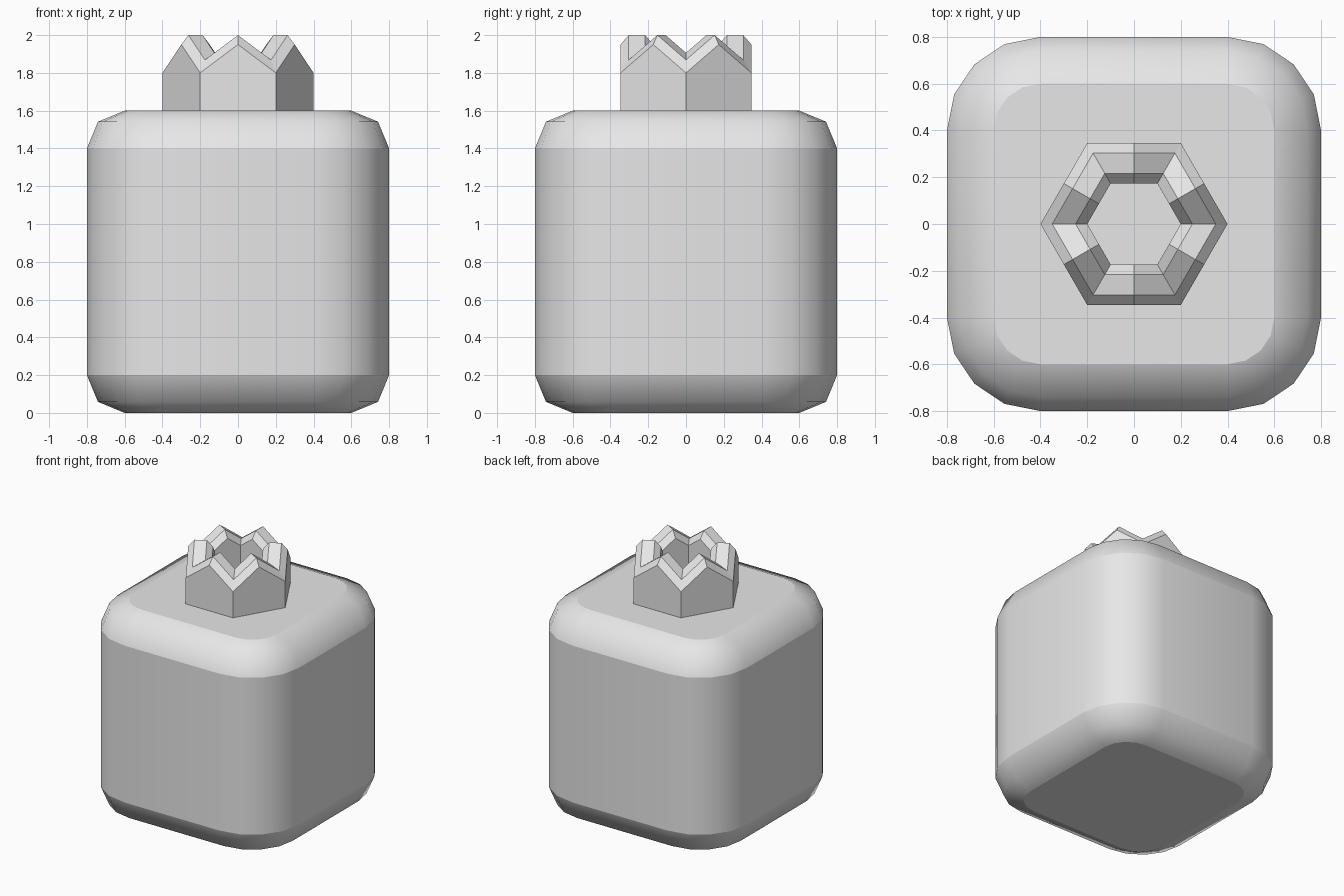
import bpy
import bmesh
from math import cos, sin, pi, radians, sqrt

default_cube = bpy.data.objects.get("Cube")
if default_cube:
    bpy.data.objects.remove(default_cube, do_unlink=True)

# Single grey material
grey = bpy.data.materials.new("light grey")
grey.use_nodes = True
color = (0.8, 0.8, 0.8, 1)
grey.diffuse_color = color
grey.node_tree.nodes["Principled BSDF"].inputs["Base Color"].default_value = color


def loft(name, loops):
    """Skin a stack of closed loops and cap both ends."""
    bm = bmesh.new()
    rings = [[bm.verts.new(p) for p in loop] for loop in loops]
    n = len(rings[0])
    for low, high in zip(rings, rings[1:]):
        for i in range(n):
            j = (i + 1) % n
            bm.faces.new((low[i], low[j], high[j], high[i]))
    bm.faces.new(rings[0][::-1])
    bm.faces.new(rings[-1])
    bmesh.ops.recalc_face_normals(bm, faces=bm.faces)
    mesh = bpy.data.meshes.new(name)
    bm.to_mesh(mesh)
    bm.free()
    mesh.materials.append(grey)
    obj = bpy.data.objects.new(name, mesh)
    bpy.context.collection.objects.link(obj)
    return obj


def rounded_square(radius, z, core=0.4, steps=4):
    """Square outline with its corners rounded around fixed centres."""
    points = []
    for corner in range(4):
        cx = core if corner in (0, 3) else -core
        cy = core if corner < 2 else -core
        for k in range(steps + 1):
            a = (corner + k / steps) * pi / 2
            points.append((cx + radius * cos(a), cy + radius * sin(a), z))
    return points


def zigzag_hexagon(radius, peak, slope):
    """Hexagon that peaks mid-side and dips at the corners."""
    points = []
    for i in range(12):
        a = i * pi / 6
        at_peak = i % 2
        r = radius * (sqrt(3) / 2 if at_peak else 1)
        z = peak if at_peak else peak - slope * radius / 2
        points.append((r * cos(a), r * sin(a), z))
    return points


# Body: rounded block with softened top and bottom rims
step = 0.2 * sin(pi / 4)
profile = [(0.2, 0), (0.2 + step, 0.2 - step), (0.4, 0.2),
           (0.4, 1.4), (0.2 + step, 1.4 + step), (0.2, 1.6)]
body = loft("body", [rounded_square(r, z) for r, z in profile])
for face in body.data.polygons:
    face.use_smooth = True
for edge in body.data.edges:
    za, zb = (body.data.vertices[v].co.z for v in edge.vertices)
    at_rim = any(abs(za - z) < 0.001 for z in (0, 0.2, 1.4, 1.6))
    edge.use_edge_sharp = abs(za - zb) < 0.001 and at_rim

# Crown: chamfered hexagonal wall with a zigzag rim and a shallow floor
rim = [(0.4, 1.95), (0.35, 2), (0.25, 2), (0.2, 1.95)]
crown_loops = [zigzag_hexagon(0.4, 1.6, 0)]
crown_loops += [zigzag_hexagon(r, z, 0.75) for r, z in rim]
crown_loops.append(zigzag_hexagon(0.2, 1.7, 0))
loft("crown", crown_loops)
